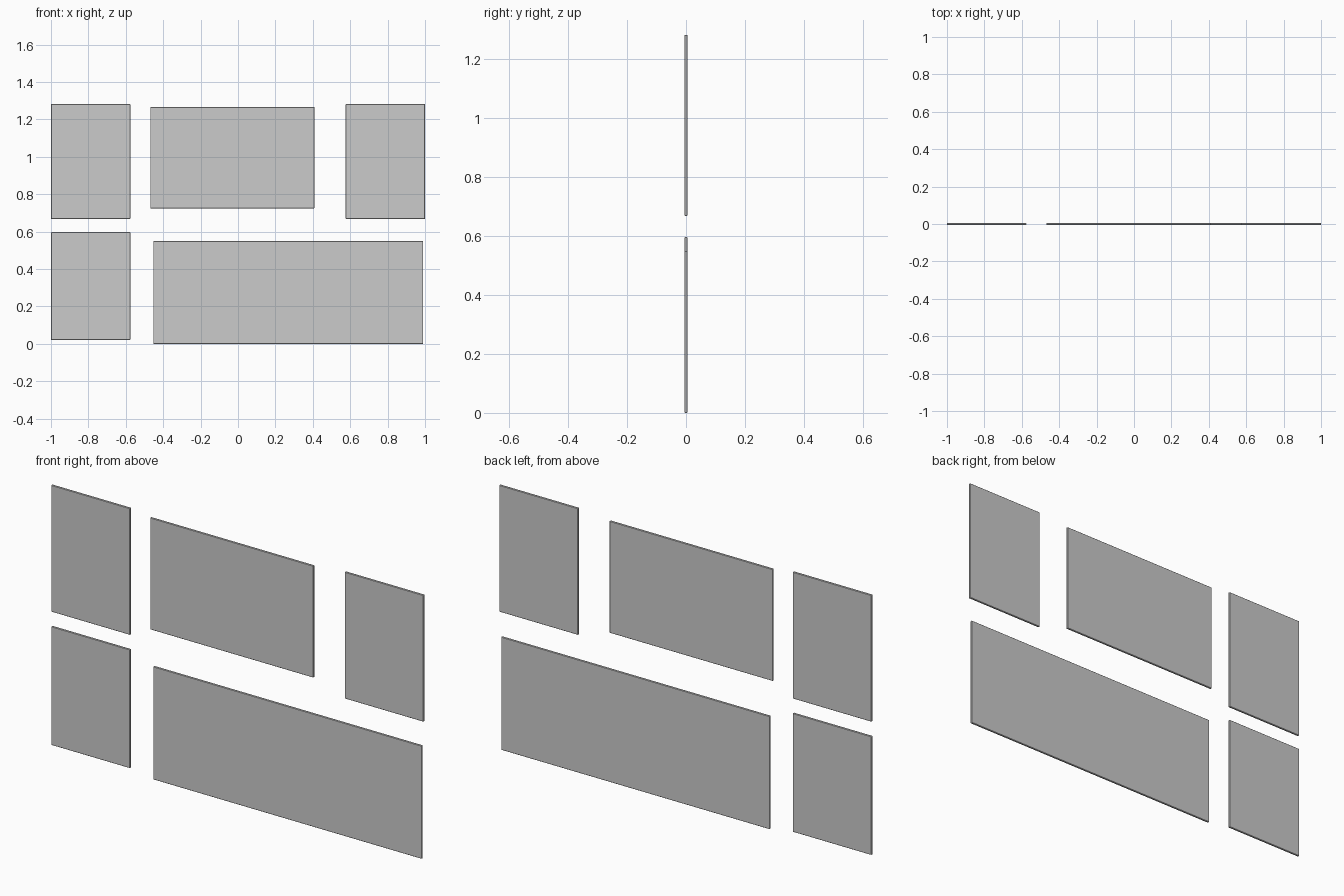
import bpy

if "Cube" in bpy.data.objects:
    bpy.data.objects.remove(bpy.data.objects["Cube"])

THICKNESS = 0.01


def panel(name, x0, x1, z0, z1):
    """Thin upright panel with a fine chamfer round its edges."""
    bpy.ops.mesh.primitive_cube_add(size=1, location=((x0 + x1) / 2, 0, (z0 + z1) / 2))
    ob = bpy.context.object
    ob.name = name
    ob.scale = (x1 - x0, THICKNESS, z1 - z0)
    bpy.ops.object.transform_apply(location=False, rotation=False, scale=True)
    bevel = ob.modifiers.new("edge_chamfer", 'BEVEL')
    bevel.width = 0.002
    bevel.segments = 1
    return ob


# Upper row: matching outer panels and a wide middle one
for side, sign in (("left", -1), ("right", 1)):
    xs = sorted((sign * 1.0, sign * 0.576))
    panel(f"upper_{side}_panel", *xs, 0.668, 1.283)
panel("upper_middle_panel", -0.469, 0.408, 0.724, 1.267)

# Lower row: small left panel and long right panel
panel("lower_left_panel", -1.0, -0.576, 0.021, 0.597)
panel("lower_long_panel", -0.453, 0.99, 0.0, 0.549)
